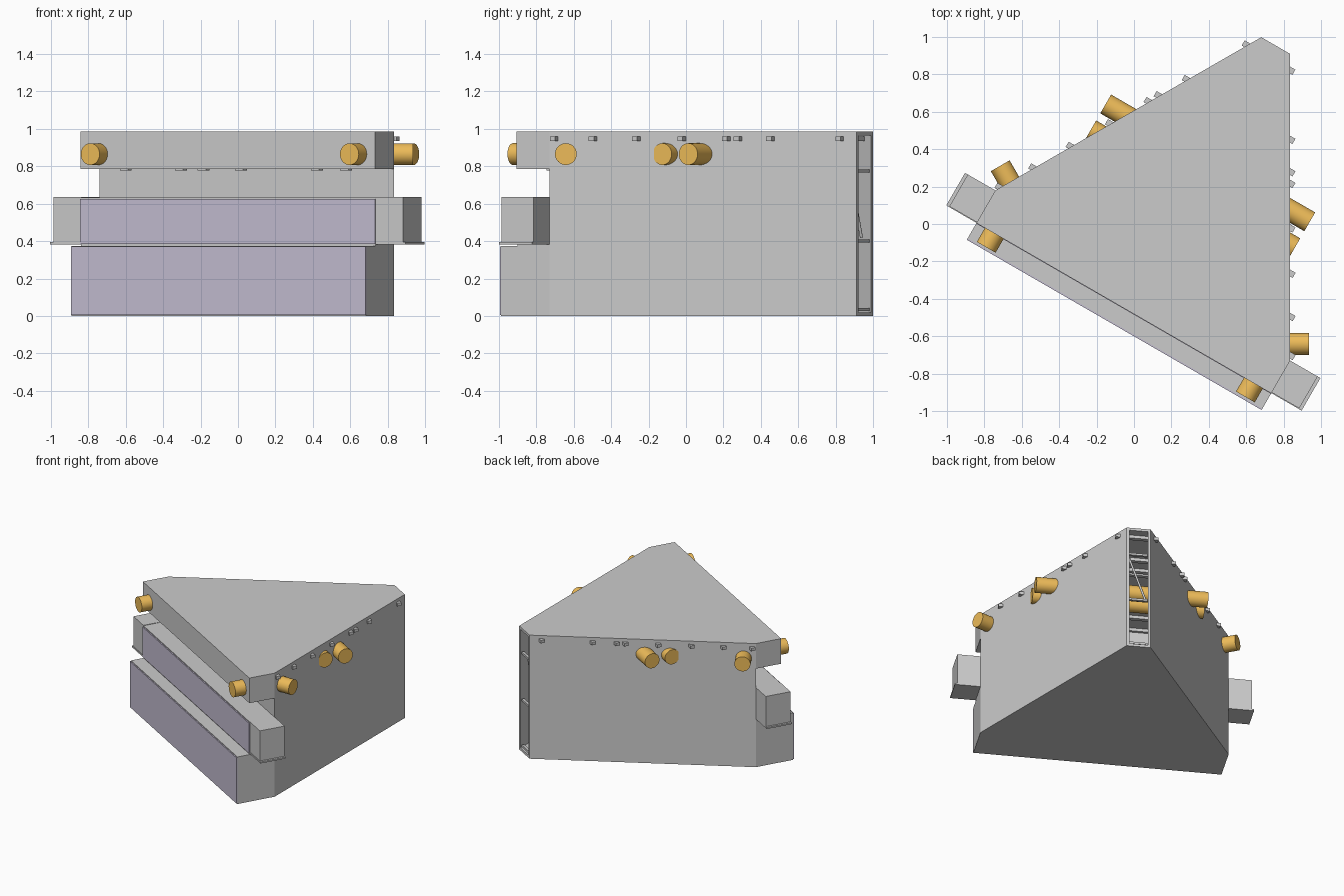
import bpy, bmesh, math
from mathutils import Matrix, Vector

if "Cube" in bpy.data.objects:
    bpy.data.objects.remove(bpy.data.objects["Cube"])

# The cabinet is symmetric about its own axis; W turns that frame into place
W = Matrix.Rotation(math.radians(-30), 4, 'Z') @ Matrix.Translation((0.178, 0, 0))


def material(name, rgb):
    m = bpy.data.materials.new(name)
    m.diffuse_color = (*rgb, 1)
    m.use_nodes = True
    m.node_tree.nodes["Principled BSDF"].inputs["Base Color"].default_value = m.diffuse_color
    return m


GOLD = material("gold", (0.85, 0.5, 0.1))
PANEL = material("slate_panel", (0.55, 0.51, 0.64))


def finish(name, bm, mat=None):
    bmesh.ops.recalc_face_normals(bm, faces=bm.faces[:])
    bm.transform(W)
    me = bpy.data.meshes.new(name)
    bm.to_mesh(me)
    bm.free()
    ob = bpy.data.objects.new(name, me)
    bpy.context.collection.objects.link(ob)
    if mat:
        me.materials.append(mat)
    return ob


def prism(name, outline, z0, z1, mat=None):
    bm = bmesh.new()
    f = bm.faces.new([bm.verts.new((x, y, z0)) for x, y in outline])
    ext = bmesh.ops.extrude_face_region(bm, geom=[f])["geom"]
    top = [v for v in ext if isinstance(v, bmesh.types.BMVert)]
    bmesh.ops.translate(bm, verts=top, vec=(0, 0, z1 - z0))
    return finish(name, bm, mat)


def box(name, x0, x1, y0, y1, z0, z1, mat=None):
    return prism(name, [(x0, y0), (x1, y0), (x1, y1), (x0, y1)], z0, z1, mat)


def cylinder(name, a, b, r, mat):
    a, b = Vector(a), Vector(b)
    d = b - a
    bm = bmesh.new()
    m = Matrix.Translation((a + b) / 2) @ d.to_track_quat('Z', 'Y').to_matrix().to_4x4()
    bmesh.ops.create_cone(bm, cap_ends=True, segments=32, radius1=r, radius2=r,
                          depth=d.length, matrix=m)
    ob = finish(name, bm, mat)
    bpy.context.view_layer.objects.active = ob
    ob.select_set(True)
    bpy.ops.object.shade_smooth_by_angle()
    ob.select_set(False)


HW, BW = 0.91, 0.088             # half widths at the front and at the back slot
YF, YB, TOP = -0.215, 1.205, 0.985
T = 0.02                         # wall thickness


def half_width(y):
    return HW + (BW - HW) * (y - YF) / (YB - YF)


# Hollow wedge body, open at the back corner
wedge = [(-HW, YF), (HW, YF), (BW, YB), (-BW, YB)]
prism("floor", wedge, 0, T)
prism("roof", wedge, TOP - T, TOP)
box("recess_wall", -HW + T, HW - T, YF, YF + T, T, TOP - T)
for s, side in ((-1, "left"), (1, "right")):
    prism(side + "_wall", [(s * HW, YF), (s * BW, YB),
                           (s * (BW - T), YB), (s * (HW - T), YF)], T, TOP - T)

# Bars across the back slot, with a slanted brace behind them
for i, z in enumerate((0.035, 0.4, 0.775)):
    box(f"slot_bar_{i}", -BW + T, BW - T, YB - 0.03, YB - 0.01, z - 0.008, z + 0.008)
cylinder("slot_brace", (-0.06, 1.15, 0.42), (0.06, 1.15, 0.76), 0.008, None)

# Stepped front: base, console and overhead canopy
box("base", -HW, HW, -0.512, YF, 0, 0.375)
box("base_panel", -HW, HW, -0.52, -0.512, 0.005, 0.37, PANEL)
box("console", -HW, HW, -0.412, YF, 0.375, 0.632)
box("console_panel", -HW, HW, -0.42, -0.412, 0.385, 0.625, PANEL)
box("canopy", -HW, HW, -0.417, YF, 0.785, TOP)
for i, x in enumerate((-0.68, -0.34, -0.2, 0.03, 0.5, 0.68)):
    box(f"canopy_clip_{i}", x - 0.025, x + 0.025, -0.35, -0.31, 0.777, 0.785)

# Side arms with a thin lip below
for s, side in ((-1, "left"), (1, "right")):
    box(side + "_arm", s * HW, s * 1.08, -0.412, YF, 0.395, 0.635)
    box(side + "_arm_lip", s * HW, s * 1.097, -0.416, YF, 0.383, 0.395)

# Rods under the roof, their ends poking through both side walls
for i, y in enumerate((-0.19, -0.01, 0.19, 0.4, 0.606, 0.66, 0.81, 1.13)):
    w = half_width(y) + 0.025
    box(f"roof_rod_{i}", -w, w, y - 0.016, y + 0.016, 0.936, 0.96)

# Gold tubes: two run through the body, the others stick out of walls and canopy
Z, R = 0.865, 0.058
for i, y in enumerate((0.32, 0.48)):
    cylinder(f"through_tube_{i}", (-0.63, y, Z), (0.63, y, Z), R, GOLD)
n = Vector((math.cos(math.pi / 6), 0.5, 0))
for s, side in ((-1, "left"), (1, "right")):
    end = Vector((0.953, -0.088, Z))
    start = end - n * 0.14
    cylinder(side + "_side_tube", (s * start.x, start.y, Z), (s * end.x, end.y, Z), R, GOLD)
    cylinder(side + "_front_tube", (s * 0.8, -0.38, Z), (s * 0.8, -0.503, Z), R, GOLD)
